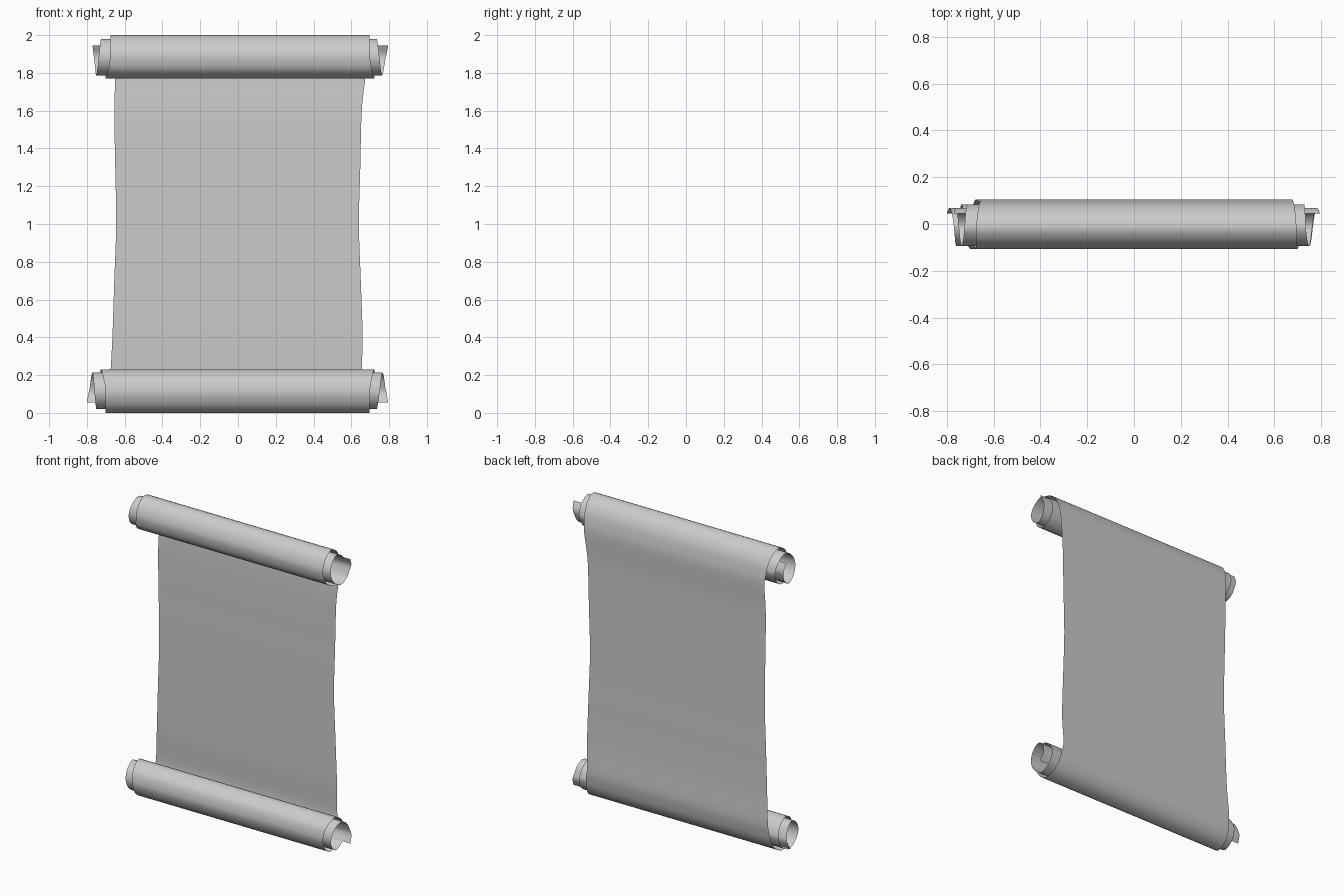
import bpy, bmesh
from mathutils import Vector

if "Cube" in bpy.data.objects:
    bpy.data.objects.remove(bpy.data.objects["Cube"])

# Side profile (y, z) of the upper half: middle of sheet, up the back, two turns inward
HALF = [(.094, 1.0), (.095, 1.3), (.097, 1.6), (.105, 1.78), (.10, 1.85), (.083, 1.92),
        (.045, 1.975), (-.015, 2.0), (-.07, 1.972), (-.1, 1.92), (-.105, 1.87),
        (-.083, 1.81), (-.015, 1.77), (.045, 1.797), (.08, 1.855), (.08, 1.895),
        (.052, 1.947), (-.015, 1.98), (-.073, 1.942), (-.094, 1.885), (-.073, 1.825),
        (-.015, 1.787), (.037, 1.812), (.063, 1.865), (.066, 1.9), (.045, 1.945)]

# Left / right edge distances at key profile points
KEYS = [0, 2, 3, 7, 10, 12, 17, 21, 25]
TOP_L = [.645, .655, .65, .675, .678, .70, .725, .75, .77]
TOP_R = [.64, .655, .675, .695, .70, .72, .735, .762, .795]
LOW_L = [.645, .665, .675, .70, .702, .725, .75, .77, .80]
LOW_R = [.64, .66, .655, .695, .70, .72, .735, .765, .795]


def width(vals, i):
    for a in range(len(KEYS) - 1):
        if i <= KEYS[a + 1]:
            t = (i - KEYS[a]) / (KEYS[a + 1] - KEYS[a])
            return vals[a] + (vals[a + 1] - vals[a]) * t


def half(left, right, flip):
    return [Vector((y, 2 - z if flip else z, -width(left, i), width(right, i)))
            for i, (y, z) in enumerate(HALF)]


def smooth_path(pts, n):
    # Catmull-Rom through all control points
    ext = [2 * pts[0] - pts[1]] + pts + [2 * pts[-1] - pts[-2]]
    out = []
    for i in range(len(pts) - 1):
        a, b, c, d = ext[i:i + 4]
        for k in range(n):
            t = k / n
            out.append(.5 * (2 * b + (c - a) * t + (2 * a - 5 * b + 4 * c - d) * t * t
                             + (3 * b - a - 3 * c + d) * t ** 3))
    return out + [pts[-1]]


# Full path: lower roll, sheet, upper roll
path = smooth_path(half(LOW_L, LOW_R, True)[:0:-1] + half(TOP_L, TOP_R, False), 4)

# Parchment: one thin sheet swept across x
COLS = 8
bm = bmesh.new()
rows = [[bm.verts.new((l + (r - l) * c / COLS, y, z)) for c in range(COLS + 1)]
        for y, z, l, r in path]
for a, b in zip(rows, rows[1:]):
    for c in range(COLS):
        bm.faces.new((a[c], b[c], b[c + 1], a[c + 1]))
mesh = bpy.data.meshes.new("parchment_scroll")
bm.to_mesh(mesh)
bm.free()
mesh.shade_smooth()
scroll = bpy.data.objects.new("parchment_scroll", mesh)
bpy.context.collection.objects.link(scroll)
